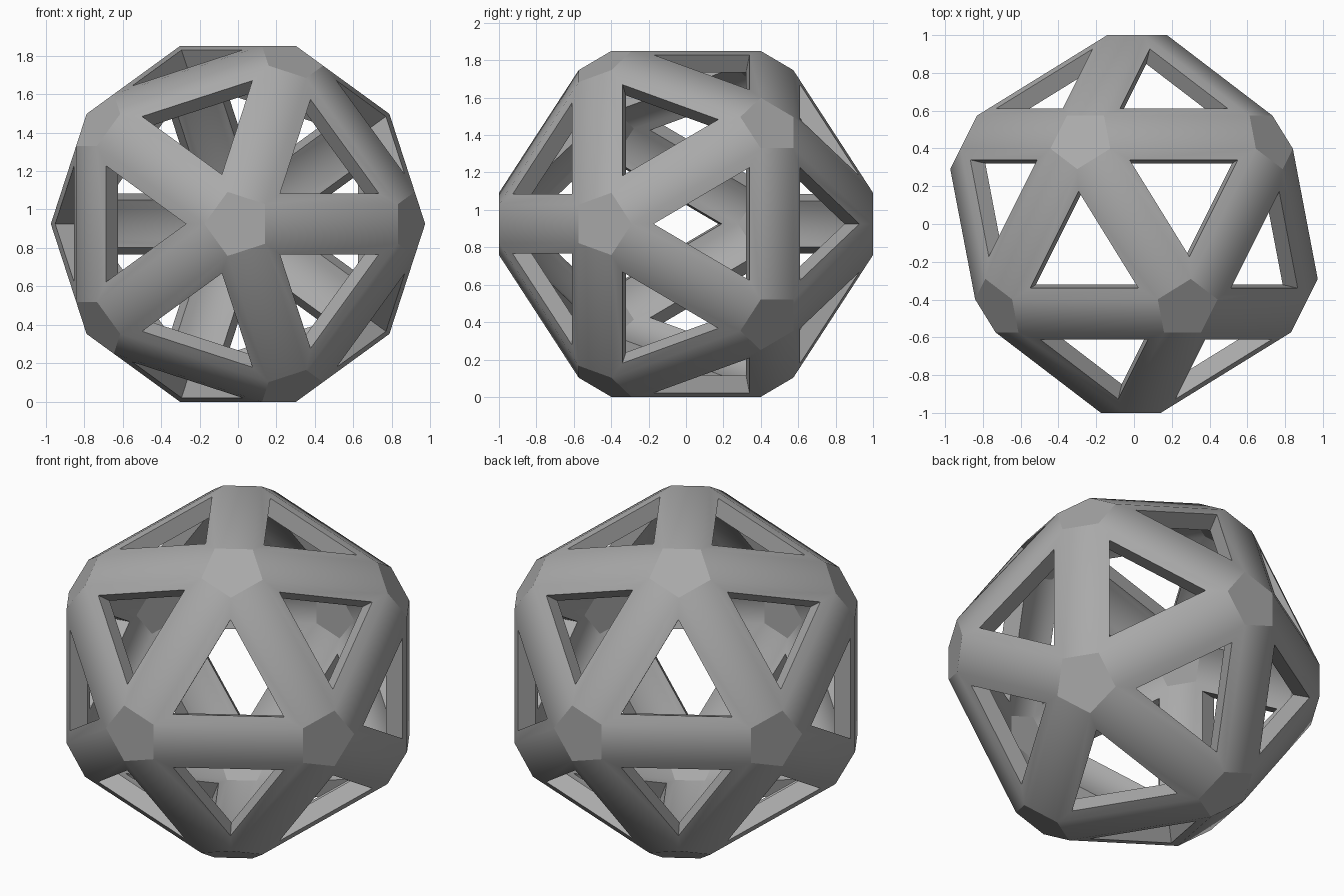
import bpy, bmesh, math
from mathutils import Matrix, Vector

PHI = (1 + 5 ** 0.5) / 2
CAP_DISTANCE = 1.0     # centre to the flat five-sided caps
CAP_RADIUS = 0.175     # corner radius of a cap
RIM = 0.06             # flat rim around each triangular opening
WALL = 0.1             # shell thickness
HALF_HEIGHT = 0.925

cube = bpy.data.objects.get("Cube")
if cube:
    bpy.data.objects.remove(cube, do_unlink=True)

grey = bpy.data.materials.new("plain_grey")
grey.use_nodes = True
colour = (0.4, 0.4, 0.4, 1)
grey.diffuse_color = colour
grey.node_tree.nodes["Principled BSDF"].inputs["Base Color"].default_value = colour

# Guide icosahedron, turned so that one corner faces the front
turn = Matrix.Rotation(math.atan(1 / PHI), 3, 'Z')
guide = bmesh.new()
for a in (-1, 1):
    for b in (-PHI, PHI):
        for corner in ((0, a, b), (a, b, 0), (b, 0, a)):
            guide.verts.new(turn @ Vector(corner))
bmesh.ops.convex_hull(guide, input=guide.verts)

# Cut edges and corners: caps on the corners, flat strips along the edges
bm = bmesh.new()
for face in guide.faces:
    middle = face.calc_center_median()
    for vert in face.verts:
        axis = vert.co.normalized()
        towards = (middle - axis * middle.dot(axis)).normalized()
        bm.verts.new(axis * CAP_DISTANCE + towards * CAP_RADIUS)
guide.free()
bmesh.ops.convex_hull(bm, input=bm.verts)
bmesh.ops.dissolve_limit(bm, angle_limit=math.radians(2),
                         verts=bm.verts, edges=bm.edges)
bmesh.ops.recalc_face_normals(bm, faces=bm.faces)

# Triangular openings, each with a narrow rim
triangles = [f for f in bm.faces if len(f.verts) == 3]
bmesh.ops.inset_individual(bm, faces=triangles, thickness=RIM, use_even_offset=True)
bmesh.ops.delete(bm, geom=triangles, context='FACES')
bmesh.ops.translate(bm, verts=bm.verts, vec=(0, 0, HALF_HEIGHT))

mesh = bpy.data.meshes.new("lattice_ball")
bm.to_mesh(mesh)
bm.free()
mesh.materials.append(grey)
ball = bpy.data.objects.new("lattice_ball", mesh)
bpy.context.collection.objects.link(ball)

# Shell thickness, then smooth bars with crisp caps and openings
bpy.ops.object.select_all(action='DESELECT')
ball.select_set(True)
bpy.context.view_layer.objects.active = ball
shell = ball.modifiers.new("shell", 'SOLIDIFY')
shell.thickness = WALL
shell.offset = -1
shell.use_even_offset = True
bpy.ops.object.modifier_apply(modifier=shell.name)
bpy.ops.object.shade_smooth_by_angle(angle=math.radians(30))
